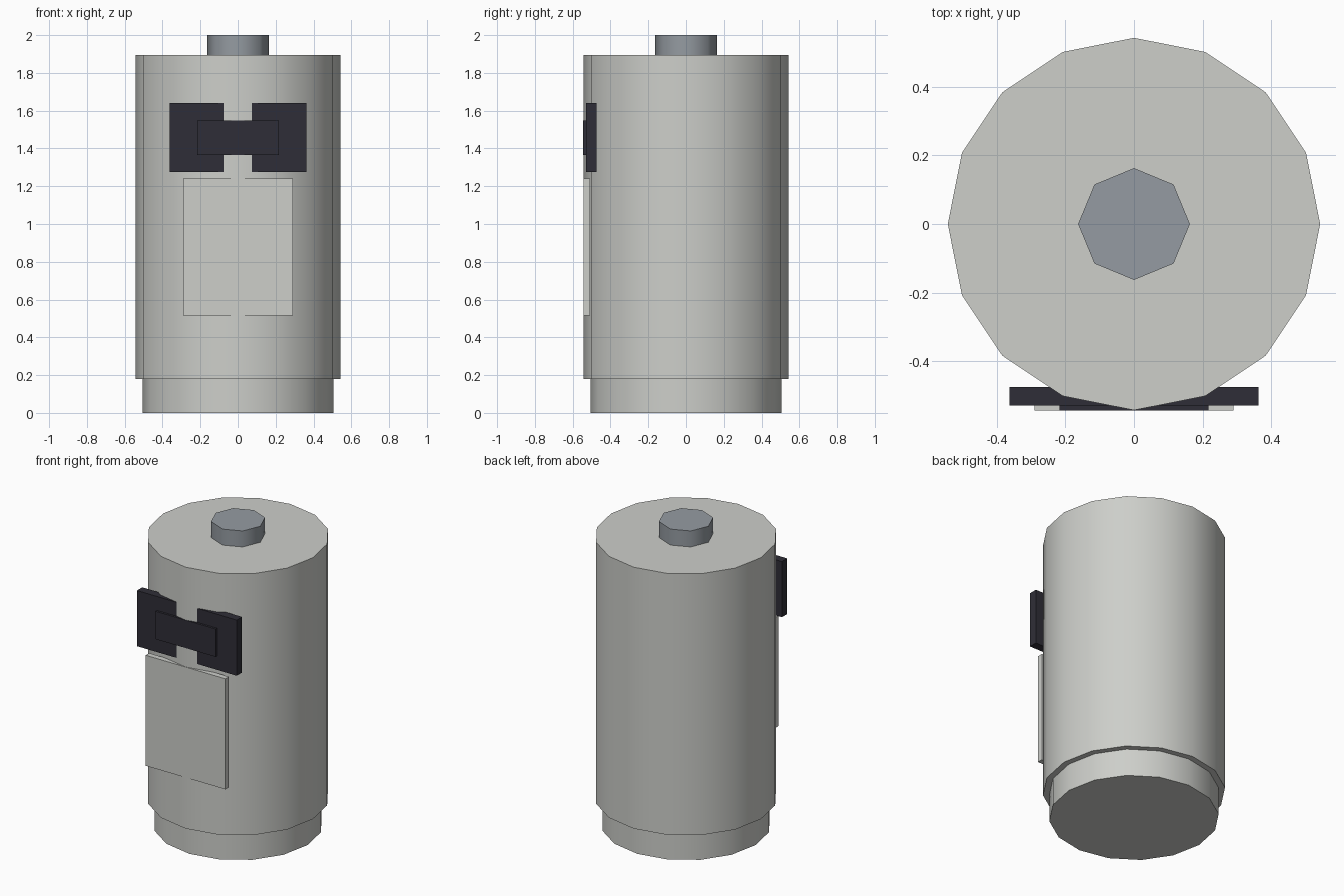
import bpy
from math import radians

cube = bpy.data.objects.get("Cube")
if cube:
    bpy.data.objects.remove(cube, do_unlink=True)


def material(name, rgb):
    mat = bpy.data.materials.new(name)
    mat.use_nodes = True
    mat.diffuse_color = (*rgb, 1)
    mat.node_tree.nodes["Principled BSDF"].inputs["Base Color"].default_value = (*rgb, 1)
    return mat


shell = material("light grey", (0.61, 0.62, 0.59))
metal = material("blue grey metal", (0.30, 0.33, 0.36))
dark = material("dark charcoal", (0.028, 0.027, 0.038))


def cylinder(name, sides, radius, bottom, top, mat):
    bpy.ops.mesh.primitive_cylinder_add(vertices=sides, radius=radius, depth=top - bottom,
                                        location=(0, 0, (bottom + top) / 2))
    obj = bpy.context.object
    obj.name = name
    obj.data.materials.append(mat)
    bpy.ops.object.shade_smooth_by_angle(angle=radians(50))


def box(name, low, high, mat):
    bpy.ops.mesh.primitive_cube_add(size=1, location=[(a + b) / 2 for a, b in zip(low, high)])
    obj = bpy.context.object
    obj.name = name
    obj.scale = [b - a for a, b in zip(low, high)]
    bpy.ops.object.transform_apply(location=False, rotation=False, scale=True)
    obj.data.materials.append(mat)


# Stacked round body
cylinder("base", 16, 0.505, 0, 0.18, shell)
cylinder("body", 16, 0.543, 0.18, 1.895, shell)
cylinder("top_cap", 8, 0.163, 1.895, 2.0, metal)

# Front panel
box("front_panel", (-0.29, -0.5435, 0.515), (0.29, -0.507, 1.24), shell)

# Dark lenses joined by a bridge
for name, inner, outer in (("left_lens", 0.075, 0.363), ("right_lens", -0.363, -0.075)):
    box(name, (inner, -0.53, 1.275), (outer, -0.475, 1.64), dark)
box("lens_bridge", (-0.217, -0.544, 1.365), (0.217, -0.508, 1.548), dark)
